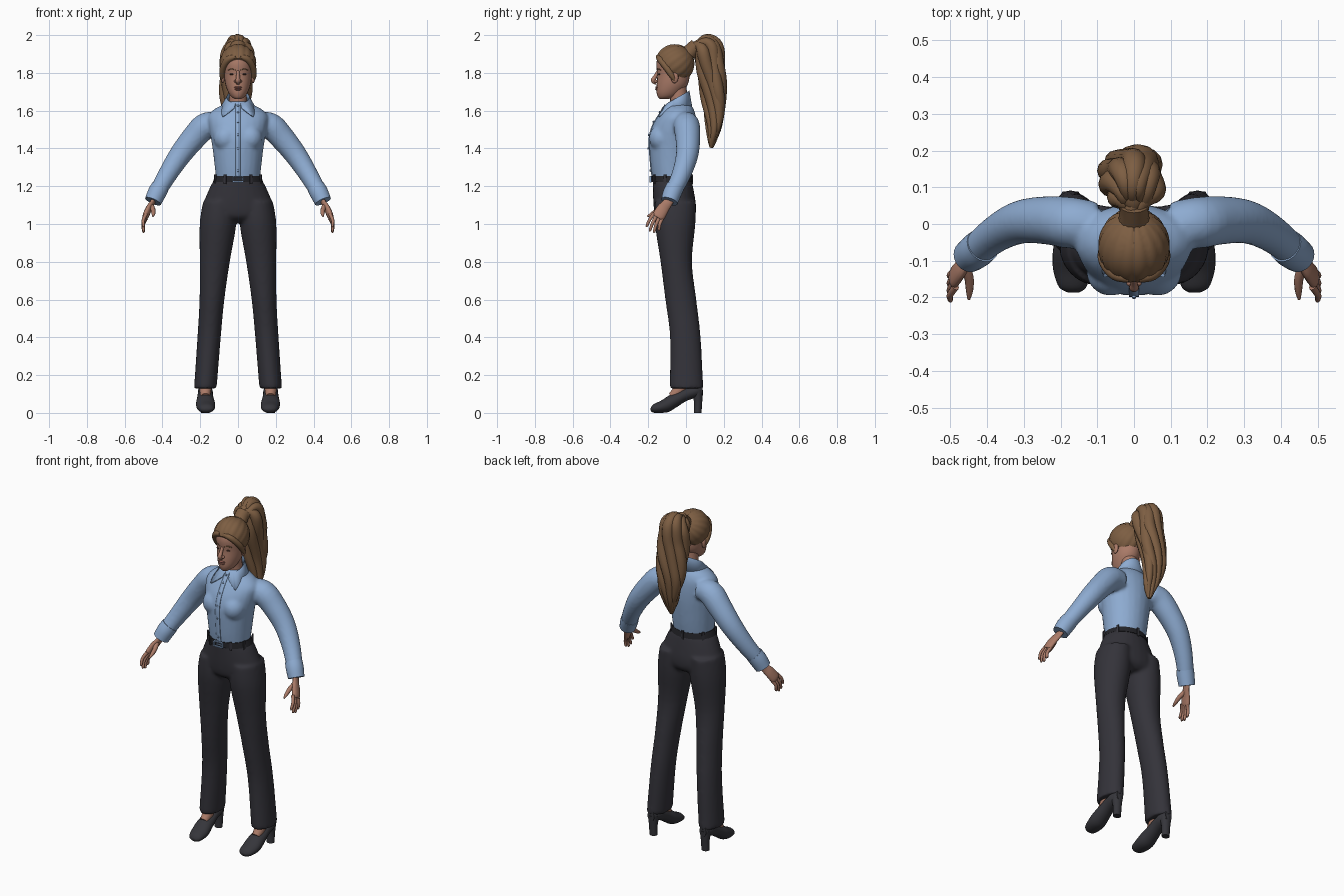
import bpy, bmesh, math
from mathutils import Vector, Matrix

cube = bpy.data.objects.get("Cube")
if cube:
    bpy.data.objects.remove(cube, do_unlink=True)


def material(name, rgb):
    m = bpy.data.materials.new(name)
    m.use_nodes = True
    m.diffuse_color = (*rgb, 1)
    m.node_tree.nodes["Principled BSDF"].inputs["Base Color"].default_value = (*rgb, 1)
    return m


SHIRT = material("shirt blue", (.27, .41, .64))
PANTS = material("charcoal cloth", (.034, .033, .042))
SHOE = material("shoe leather", (.036, .036, .043))
BELT = material("belt black", (.017, .017, .021))
HAIR = material("brown hair", (.205, .112, .055))
SKIN = material("skin", (.41, .2, .14))
LIP = material("lips", (.30, .115, .09))
EYE = material("eye brown", (.07, .035, .025))
BOTH = (-1, 1)


def spline(pts, n=5):
    """Smooth curve through tuples of any length."""
    out = []
    for i in range(len(pts) - 1):
        a, b, c, d = (pts[max(0, min(len(pts) - 1, i + k))] for k in (-1, 0, 1, 2))
        for j in range(n):
            t = j / n
            out.append(tuple(q + t / 2 * (r - p + t * (2 * p - 5 * q + 4 * r - s + t * (3 * (q - r) + s - p)))
                             for p, q, r, s in zip(a, b, c, d)))
    return out + [pts[-1]]


def skin(bm, rings, seg=24):
    """Capped surface through (centre, u, v) elliptical rings."""
    angs = [math.tau * k / seg for k in range(seg)]
    loops = [[bm.verts.new(c + u * math.cos(a) + v * math.sin(a)) for a in angs] for c, u, v in rings]
    for a, b in zip(loops, loops[1:]):
        for k in range(seg):
            j = (k + 1) % seg
            bm.faces.new((a[k], a[j], b[j], b[k]))
    bm.faces.new(loops[0])
    bm.faces.new(loops[-1])


def stack(bm, rows, n=5):
    """Horizontal rings given as z, centre x, half width, front y, back y."""
    skin(bm, [(Vector((x, (f + b) / 2, z)), Vector((w, 0, 0)), Vector((0, (b - f) / 2, 0)))
              for z, x, w, f, b in spline(rows, n)])


def tube(bm, path, s=1, flat=1.0, seg=16, n=4):
    """Round or flattened tube through x, y, z, radius; s mirrors it."""
    p = spline(path, n)
    rings = []
    for i, (x, y, z, r) in enumerate(p):
        t = (Vector(p[min(i + 1, len(p) - 1)][:3]) - Vector(p[max(i - 1, 0)][:3])).normalized()
        u = Vector((1, 0, 0)) - t * t.x
        u.normalize()
        v = t.cross(u)
        m = Vector((s, 1, 1))
        rings.append((Vector((x, y, z)) * m, u * m * r * flat, v * m * r))
    skin(bm, rings, seg)


def ball(bm, c, r, seg=24):
    mat = Matrix.Translation(c) @ Matrix.Diagonal((*r, 1))
    return bmesh.ops.create_uvsphere(bm, u_segments=seg, v_segments=seg // 2, radius=1, matrix=mat)["verts"]


def box(bm, c, size, turn=0):
    mat = Matrix.Translation(c) @ Matrix.Rotation(turn, 4, 'Z') @ Matrix.Diagonal((*size, 1))
    bmesh.ops.create_cube(bm, size=1, matrix=mat)


def finish(name, bm, mat, voxel=0, thick=0):
    bmesh.ops.recalc_face_normals(bm, faces=bm.faces)
    mesh = bpy.data.meshes.new(name)
    bm.to_mesh(mesh)
    bm.free()
    mesh.materials.append(mat)
    ob = bpy.data.objects.new(name, mesh)
    bpy.context.collection.objects.link(ob)
    bpy.ops.object.select_all(action='DESELECT')
    bpy.context.view_layer.objects.active = ob
    ob.select_set(True)
    bpy.ops.object.shade_smooth_by_angle(angle=math.radians(50))
    if thick:
        ob.modifiers.new("thickness", 'SOLIDIFY').thickness = thick
    if voxel:  # fuse overlapping volumes into one cloth surface
        r = ob.modifiers.new("fuse", 'REMESH')
        r.mode, r.voxel_size, r.use_smooth_shade = 'VOXEL', voxel, True
        sm = ob.modifiers.new("soften", 'SMOOTH')
        sm.factor, sm.iterations = .5, 6
    return ob


# Trousers: hips and two flared legs
bm = bmesh.new()
stack(bm, [(1.245, 0, .115, -.177, .025), (1.2, 0, .146, -.176, .037), (1.1, 0, .186, -.172, .053),
           (1.04, 0, .18, -.16, .048), (1.01, 0, .14, -.12, .02)])
for s in BOTH:
    stack(bm, [(1.12, s * .1, .085, -.165, .053), (1.0, s * .106, .097, -.165, .05), (.8, s * .123, .08, -.135, .032),
               (.6, s * .138, .066, -.11, .055), (.4, s * .153, .062, -.085, .078), (.13, s * .173, .06, -.087, .092)])
finish("trousers", bm, PANTS, voxel=.01)

# Shirt: torso, bust and sleeves
bm = bmesh.new()
front = [(1.225, 0, .115, -.175, .025), (1.3, 0, .123, -.186, .038), (1.4, 0, .135, -.194, .05),
         (1.46, 0, .145, -.194, .055), (1.52, 0, .155, -.178, .056), (1.57, 0, .158, -.15, .052),
         (1.605, 0, .13, -.125, .042), (1.63, 0, .085, -.105, .028), (1.65, 0, .06, -.09, .012)]
stack(bm, front)
for s in BOTH:
    ball(bm, (s * .064, -.13, 1.455), (.066, .066, .07))
    tube(bm, [(.10, 0, 1.53, .06), (.17, .003, 1.52, .07), (.235, .01, 1.455, .066), (.31, .005, 1.36, .059),
              (.38, -.03, 1.25, .05), (.44, -.082, 1.145, .043)], s, seg=24)
finish("shirt", bm, SHIRT, voxel=.009)

# Cuffs
bm = bmesh.new()
for s in BOTH:
    tube(bm, [(.412, -.058, 1.195, .048), (.43, -.073, 1.163, .049), (.45, -.088, 1.12, .045)], s, seg=24)
finish("shirt_cuffs", bm, SHIRT)

# Placket strip and buttons down the front
bm = bmesh.new()
edge = [(z, f) for z, _, _, f, _ in spline(front[:-1])]
cols = [[bm.verts.new((x, f - .003, z)) for z, f in edge] for x in (-.013, .013)]
for i in range(len(edge) - 1):
    bm.faces.new((cols[0][i], cols[1][i], cols[1][i + 1], cols[0][i + 1]))
finish("shirt_placket", bm, SHIRT, thick=.006)
bm = bmesh.new()
for z, f in edge[4::6]:
    ball(bm, (0, f - .006, z), (.006, .004, .006), 12)
finish("shirt_buttons", bm, SHIRT)

# Collar: folded band with two points
bm = bmesh.new()
rows = []
for i in range(57):
    a = math.radians(12 + 6 * i)
    tip = max(0, 1 - abs(min(a, math.tau - a) - math.radians(36)) / math.radians(28))
    sx, cy = math.sin(a), math.cos(a)
    rows.append([bm.verts.new(p) for p in (
        (.056 * sx, -.042 - .055 * cy, 1.63 - .03 * cy),
        (.06 * sx, -.042 - .06 * cy, 1.672 - .034 * cy),
        (sx * (.09 + .05 * tip), -.045 - .077 * cy - .038 * tip, 1.625 - .055 * tip))])
for a, b in zip(rows, rows[1:]):
    for k in range(2):
        bm.faces.new((a[k], b[k], b[k + 1], a[k + 1]))
finish("shirt_collar", bm, SHIRT, thick=.007)

# Belt with loops and buckle
bm = bmesh.new()
stack(bm, [(1.222, 0, .133, -.184, .036), (1.255, 0, .121, -.183, .031)], 1)
finish("belt", bm, BELT)
bm = bmesh.new()
for d in (32, 70, 125, 180, 235, 290, 328):
    a = math.radians(d)
    box(bm, (.129 * math.sin(a), -.075 - .109 * math.cos(a), 1.237), (.014, .008, .05), a)
finish("belt_loops", bm, PANTS)
bm = bmesh.new()
for s in BOTH:
    box(bm, (s * .027, -.188, 1.238), (.006, .01, .032))
    box(bm, (0, -.188, 1.238 + s * .014), (.056, .01, .006))
box(bm, (.006, -.188, 1.238), (.034, .008, .005))
finish("belt_buckle", bm, SHIRT)

# Shoes: upper, heel, and the bare instep
for s, side in zip(BOTH, ("right", "left")):
    bm = bmesh.new()
    skin(bm, [(Vector((s * x, y, (lo + hi) / 2)), Vector((w, 0, 0)), Vector((0, 0, (hi - lo) / 2)))
              for y, x, lo, hi, w in spline([
                  (-.187, .165, .012, .026, .014), (-.172, .167, .001, .045, .037), (-.13, .17, 0, .066, .049),
                  (-.09, .172, .006, .092, .05), (-.05, .173, .03, .11, .045), (0, .173, .062, .135, .04),
                  (.05, .173, .08, .15, .038), (.088, .173, .09, .15, .022)])])
    stack(bm, [(.12, s * .173, .034, .03, .091), (.06, s * .173, .025, .042, .086), (0, s * .173, .023, .042, .082)])
    finish(side + "_shoe", bm, SHOE)
    bm = bmesh.new()
    tube(bm, [(.173, -.075, .085, .024), (.173, -.045, .112, .03), (.173, -.01, .16, .036), (.173, 0, .22, .036)], s)
    finish(side + "_foot", bm, SKIN)

    # Hand: palm, four fingers and thumb
    bm = bmesh.new()
    tube(bm, [(.442, -.08, 1.14, .026), (.455, -.1, 1.108, .026), (.472, -.122, 1.08, .032),
              (.488, -.143, 1.045, .033), (.491, -.15, 1.033, .026)], s, flat=.5)
    for base, tip in (((-.171, 1.054), (-.207, .99)), ((-.156, 1.043), (-.19, .967)),
                      ((-.141, 1.034), (-.168, .96)), ((-.126, 1.03), (-.143, .97))):
        y, z = ((p + q) / 2 for p, q in zip(base, tip))
        tube(bm, [(.486, *base, .010), (.501, y - .004, z, .009), (.5, *tip, .007), (.499, tip[0], tip[1] - .004, .002)],
             s, seg=10)
    tube(bm, [(.463, -.11, 1.1, .015), (.45, -.145, 1.077, .013), (.448, -.18, 1.054, .010), (.45, -.205, 1.04, .004)],
         s, seg=10)
    finish(side + "_hand", bm, SKIN)

# Head, neck, nose and ears
bm = bmesh.new()
stack(bm, [(1.662, 0, .018, -.14, -.09), (1.675, 0, .037, -.15, -.05), (1.7, 0, .053, -.156, -.02),
           (1.74, 0, .067, -.155, .01), (1.79, 0, .074, -.152, .02), (1.85, 0, .077, -.157, .025),
           (1.9, 0, .068, -.14, .02), (1.94, 0, .035, -.1, -.02)])
tube(bm, [(0, -.035, 1.58, .056), (0, -.037, 1.65, .047), (0, -.045, 1.74, .046)])
tube(bm, [(0, -.147, 1.81, .008), (0, -.163, 1.78, .010), (0, -.173, 1.76, .013), (0, -.155, 1.747, .011)])
for s in BOTH:
    ball(bm, (s * .012, -.16, 1.756), (.009, .01, .008), 12)
    ball(bm, (s * .08, -.06, 1.775), (.010, .02, .03), 16)
finish("head", bm, SKIN)

bm = bmesh.new()
for z, w in ((1.723, .021), (1.713, .018)):
    ball(bm, (0, -.154, z), (w, .009, .006), 16)
finish("lips", bm, LIP)
bm = bmesh.new()
for s in BOTH:
    ball(bm, (s * .032, -.141, 1.793), (.013, .007, .0045), 16)
finish("eyes", bm, EYE)
bm = bmesh.new()
for s in BOTH:
    tube(bm, [(.014, -.152, 1.815, .002), (.035, -.146, 1.821, .003), (.053, -.133, 1.814, .002)], s, seg=8)
finish("eyebrows", bm, HAIR)

# Swept-back hair with grooves that run to the tie
bm = bmesh.new()
mid = Vector((0, -.06, 1.848))
for v in ball(bm, mid, (.096, .103, .103), 72):
    p = v.co - mid
    a = math.atan2(p.x, p.z * .8 - p.y * .6)
    v.co = mid + p * (.985 + .035 * abs(math.sin(8 * a)))
cut = bmesh.ops.bisect_plane(bm, geom=bm.verts[:] + bm.edges[:] + bm.faces[:], plane_co=(0, -.15, 1.868),
                             plane_no=(0, .75, .66), clear_inner=True)
bmesh.ops.holes_fill(bm, edges=[e for e in cut["geom_cut"] if isinstance(e, bmesh.types.BMEdge)])
for s in BOTH:  # soft locks framing the face
    tube(bm, [(.012, -.148, 1.885, .012), (.05, -.137, 1.872, .017), (.078, -.105, 1.83, .017),
              (.084, -.075, 1.785, .014), (.08, -.055, 1.75, .004)], s)
finish("swept_hair", bm, HAIR)

# Hair tie
bm = bmesh.new()
tube(bm, [(0, .015, 1.905, .042), (0, .035, 1.925, .04), (0, .055, 1.94, .042)])
finish("hair_tie", bm, HAIR)

# Ponytail: core wrapped in wavy twisting locks
bm = bmesh.new()
core = [(0, .04, 1.93, .032), (-.003, .075, 1.945, .05), (-.004, .115, 1.915, .078), (-.004, .13, 1.83, .08),
        (-.008, .145, 1.73, .075), (-.008, .152, 1.63, .066), (0, .15, 1.53, .048), (.004, .14, 1.46, .03),
        (.004, .134, 1.405, .008)]
tube(bm, [(x, y, z, r * .72) for x, y, z, r in core])
line = spline(core, 3)
for k in range(9):
    lock = []
    for i, (x, y, z, r) in enumerate(line):
        t = i / (len(line) - 1)
        a = math.tau * k / 9 + 1.5 * t + .3 * math.sin(9 * t + k)
        reach = r * (.72 + .12 * math.sin(14 * t + 2.1 * k))
        lift = .04 * math.sin(math.pi * min(1, t * 3)) * max(0, math.sin(a))
        lock.append((x + reach * math.cos(a), y + .75 * reach * math.sin(a), z + lift, r * .4 + .002))
    tube(bm, lock, seg=12, n=2)
finish("ponytail", bm, HAIR)
